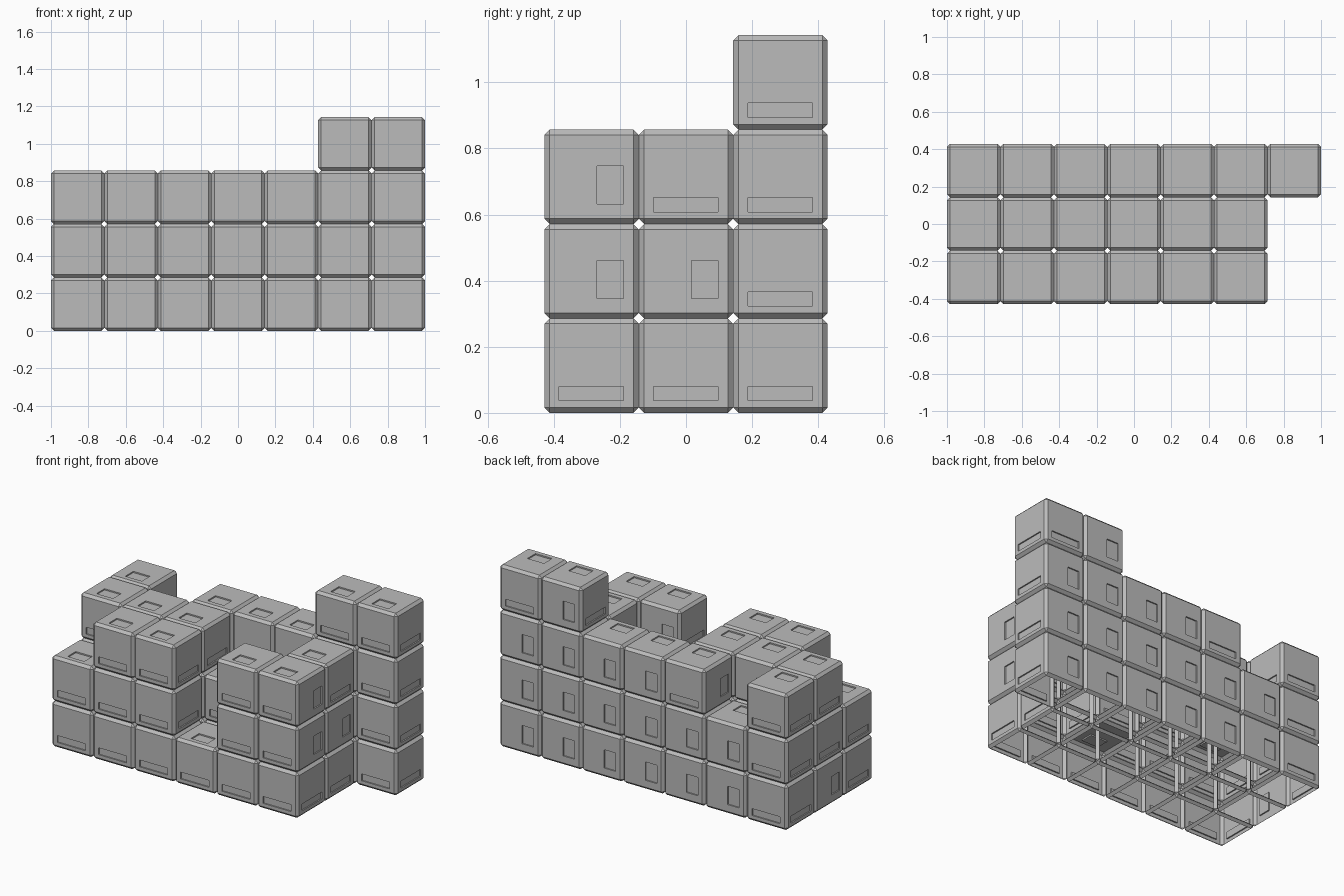
import bpy
import bmesh
from mathutils import Vector

if "Cube" in bpy.data.objects:
    bpy.data.objects.remove(bpy.data.objects["Cube"], do_unlink=True)

SIZE = 2 / 7          # edge of one crate
CHAMFER = 0.016
DEPTH = 0.008         # recess of the label panels
UP = Vector((0, 0, 1))

# Stack heights from left to right, for each row of crates
ROWS = {
    "front": (2, 3, 3, 1, 3, 3, 0),
    "middle": (3, 3, 3, 2, 2, 3, 0),
    "back": (3, 2, 3, 3, 3, 4, 4),
}
HEIGHTS = list(ROWS.values())

# Label rectangles as (u0, u1, v0, v1), measured from the crate's corner
WIDE = (0.045, 0.24, 0.037, 0.08)
TALL = (0.16, 0.24, 0.06, 0.175)
LID = (0.085, 0.2, 0.045, 0.125)

grey = bpy.data.materials.new("plain grey")
grey.use_nodes = True
colour = (0.5, 0.5, 0.5, 1)
grey.diffuse_color = colour
grey.node_tree.nodes["Principled BSDF"].inputs["Base Color"].default_value = colour


def filled(i, j, k):
    return 0 <= i < 7 and 0 <= j < 3 and 0 <= k < HEIGHTS[j][i]


def label_shape(n, i, j, k):
    """Choose the label for the side of a crate facing n."""
    if n.z > 0:
        return LID
    if n.y > 0:
        return WIDE if i == 0 or (i, k) in ((2, 2), (6, 3)) else TALL
    if n.x > 0 and i == 5 and (j, k) in ((0, 1), (0, 2), (1, 1)):
        return TALL
    if n.x < 0 and (i, j, k) in ((0, 1, 0), (2, 2, 2)):
        return TALL
    return WIDE


def panelled_side(bm, n, rect):
    """Flat side with a shallow rectangular recess."""
    u = Vector((1, 0, 0)) if n.z else UP.cross(n)
    v = n.cross(u)
    h = SIZE / 2

    def loop(u0, u1, v0, v1, out):
        corners = ((u0, v0), (u1, v0), (u1, v1), (u0, v1))
        return [bm.verts.new(u * (a - h) + v * (b - h) + n * out) for a, b in corners]

    far = SIZE - CHAMFER
    rings = [loop(CHAMFER, far, CHAMFER, far, h), loop(*rect, h), loop(*rect, h - DEPTH)]
    for a, b in zip(rings, rings[1:]):
        for s in range(4):
            t = (s + 1) % 4
            bm.faces.new((a[s], a[t], b[t], b[s]))
    bm.faces.new(rings[-1])


def crate(name, i, j, k):
    bm = bmesh.new()
    # Chamfered frame without its flat sides
    bmesh.ops.create_cube(bm, size=SIZE)
    bmesh.ops.bevel(bm, geom=bm.edges[:], offset=CHAMFER, offset_type='OFFSET',
                    segments=1, profile=0.5, affect='EDGES')
    bm.normal_update()
    flats = [f for f in bm.faces if max(map(abs, f.normal)) > 0.99]
    bmesh.ops.delete(bm, geom=flats, context='FACES')
    # Sides only where no crate touches; the base stays open
    for axis in range(3):
        for sign in (-1, 1):
            n = Vector((0, 0, 0))
            n[axis] = sign
            if n.z < 0 or filled(i + int(n.x), j + int(n.y), k + int(n.z)):
                continue
            panelled_side(bm, n, label_shape(n, i, j, k))
    bmesh.ops.remove_doubles(bm, verts=bm.verts[:], dist=0.0005)
    mesh = bpy.data.meshes.new(name)
    bm.to_mesh(mesh)
    bm.free()
    mesh.materials.append(grey)
    obj = bpy.data.objects.new(name, mesh)
    obj.location = ((i - 3) * SIZE, (j - 1) * SIZE, (k + 0.5) * SIZE)
    bpy.context.collection.objects.link(obj)


# Stack the crates
for j, (row, heights) in enumerate(ROWS.items()):
    for i, height in enumerate(heights):
        for k in range(height):
            crate(f"{row}_crate_column_{i + 1}_level_{k + 1}", i, j, k)
